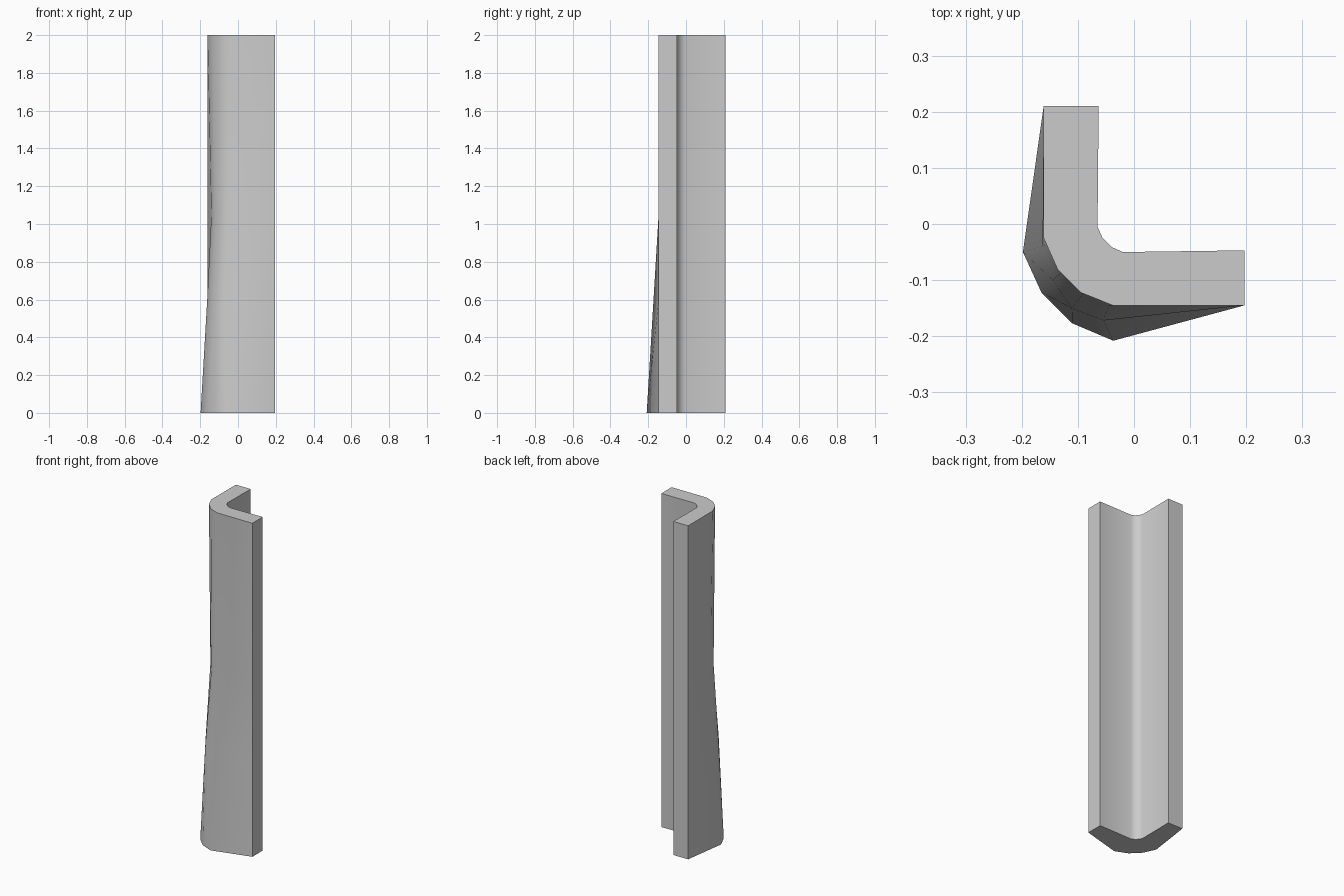
import bpy, bmesh, math

if "Cube" in bpy.data.objects:
    bpy.data.objects.remove(bpy.data.objects["Cube"])

# Fixed part of the L profile: outer end, inner bend, outer end
inner = [(0.197, -0.145), (0.197, -0.047), (-0.02, -0.05), (-0.04, -0.041),
         (-0.056, -0.025), (-0.065, -0.005), (-0.063, 0.21), (-0.161, 0.21)]

# Outer bend of the profile at each height: waisted in the middle, flared at the foot
levels = [
    (0.0, [(-0.198, -0.05), (-0.165, -0.122), (-0.11, -0.177), (-0.037, -0.208)]),
    (0.6, [(-0.163, -0.04), (-0.145, -0.1), (-0.111, -0.15), (-0.055, -0.172)]),
    (1.05, [(-0.141, -0.03), (-0.125, -0.083), (-0.09, -0.122), (-0.045, -0.145)]),
    (2.0, [(-0.161, -0.025), (-0.136, -0.081), (-0.095, -0.122), (-0.038, -0.145)]),
]

# Loft the sections into one closed corner post
bm = bmesh.new()
rings = [[bm.verts.new((x, y, z)) for x, y in inner + bend] for z, bend in levels]
n = len(rings[0])
for a, b in zip(rings, rings[1:]):
    for i in range(n):
        j = (i + 1) % n
        bm.faces.new((a[i], a[j], b[j], b[i]))
bm.faces.new(rings[0][::-1])
bm.faces.new(rings[-1])
bmesh.ops.recalc_face_normals(bm, faces=bm.faces)

mesh = bpy.data.meshes.new("corner_post")
bm.to_mesh(mesh)
bm.free()
post = bpy.data.objects.new("corner_post", mesh)
bpy.context.collection.objects.link(post)

# Smooth bend, sharp ends
bpy.context.view_layer.objects.active = post
post.select_set(True)
bpy.ops.object.shade_smooth_by_angle(angle=math.radians(40))
